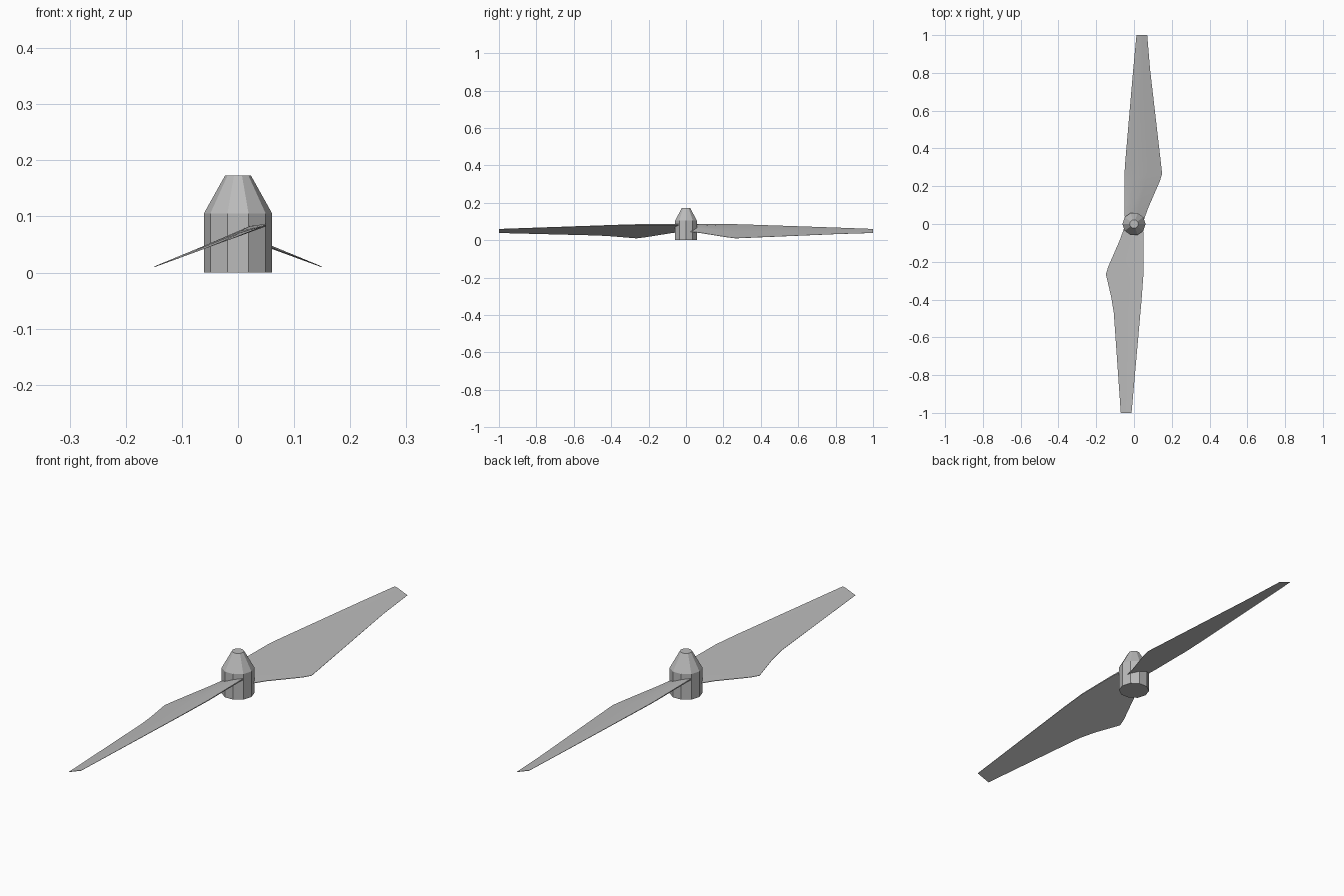
import bpy, bmesh, math

cube = bpy.data.objects.get("Cube")
if cube:
    bpy.data.objects.remove(cube, do_unlink=True)

grey = bpy.data.materials.new("grey plastic")
grey.use_nodes = True
color = (0.5, 0.5, 0.5, 1)
grey.diffuse_color = color
grey.node_tree.nodes["Principled BSDF"].inputs["Base Color"].default_value = color


def loft(name, rings, angle=20):
    """Skin equal-length closed rings and cap both ends."""
    bm = bmesh.new()
    loops = [[bm.verts.new(p) for p in ring] for ring in rings]
    n = len(loops[0])
    for a, b in zip(loops, loops[1:]):
        for i in range(n):
            j = (i + 1) % n
            bm.faces.new((a[i], a[j], b[j], b[i]))
    bm.faces.new(loops[0])
    bm.faces.new(loops[-1])
    bmesh.ops.recalc_face_normals(bm, faces=bm.faces)
    mesh = bpy.data.meshes.new(name)
    bm.to_mesh(mesh)
    bm.free()
    mesh.materials.append(grey)
    obj = bpy.data.objects.new(name, mesh)
    bpy.context.collection.objects.link(obj)
    bpy.ops.object.select_all(action="DESELECT")
    obj.select_set(True)
    bpy.context.view_layer.objects.active = obj
    bpy.ops.object.shade_smooth_by_angle(angle=math.radians(angle))
    return obj


# Hub: faceted cylinder with a truncated cone nose
SIDES = 10
loft("hub", [[(r * math.cos(math.tau * i / SIDES), r * math.sin(math.tau * i / SIDES), z)
              for i in range(SIDES)]
             for r, z in [(0.061, 0), (0.061, 0.105), (0.023, 0.173)]])


# Blades: thin pitched sections, given as span, leading x, trailing x, thickness
def blade(name, stations, turn):
    rings = []
    for y, lead, trail, thick in stations:
        ring = []
        for t, h in [(0, 0), (0, 0.45), (0.25, 1), (0.6, 0.7), (1, 0.2), (1, 0)]:
            x = lead + (trail - lead) * t
            ring.append((x * turn, y * turn, 0.064 - 0.365 * x + h * thick))
        rings.append(ring)
    loft(name, rings)


root = [(0.0, -0.048, 0.045, 0.012), (0.08, -0.05, 0.073, 0.011),
        (0.225, -0.05, 0.136, 0.008), (0.265, -0.05, 0.149, 0.007)]
tip = [(1.0, 0.013, 0.07, 0.002)]
blade("back_blade", root + [(0.31, -0.048, 0.144, 0.006), (0.82, -0.004, 0.085, 0.003)] + tip, 1)
blade("front_blade", root + [(0.39, -0.041, 0.120, 0.006), (0.47, -0.034, 0.107, 0.005)] + tip, -1)
